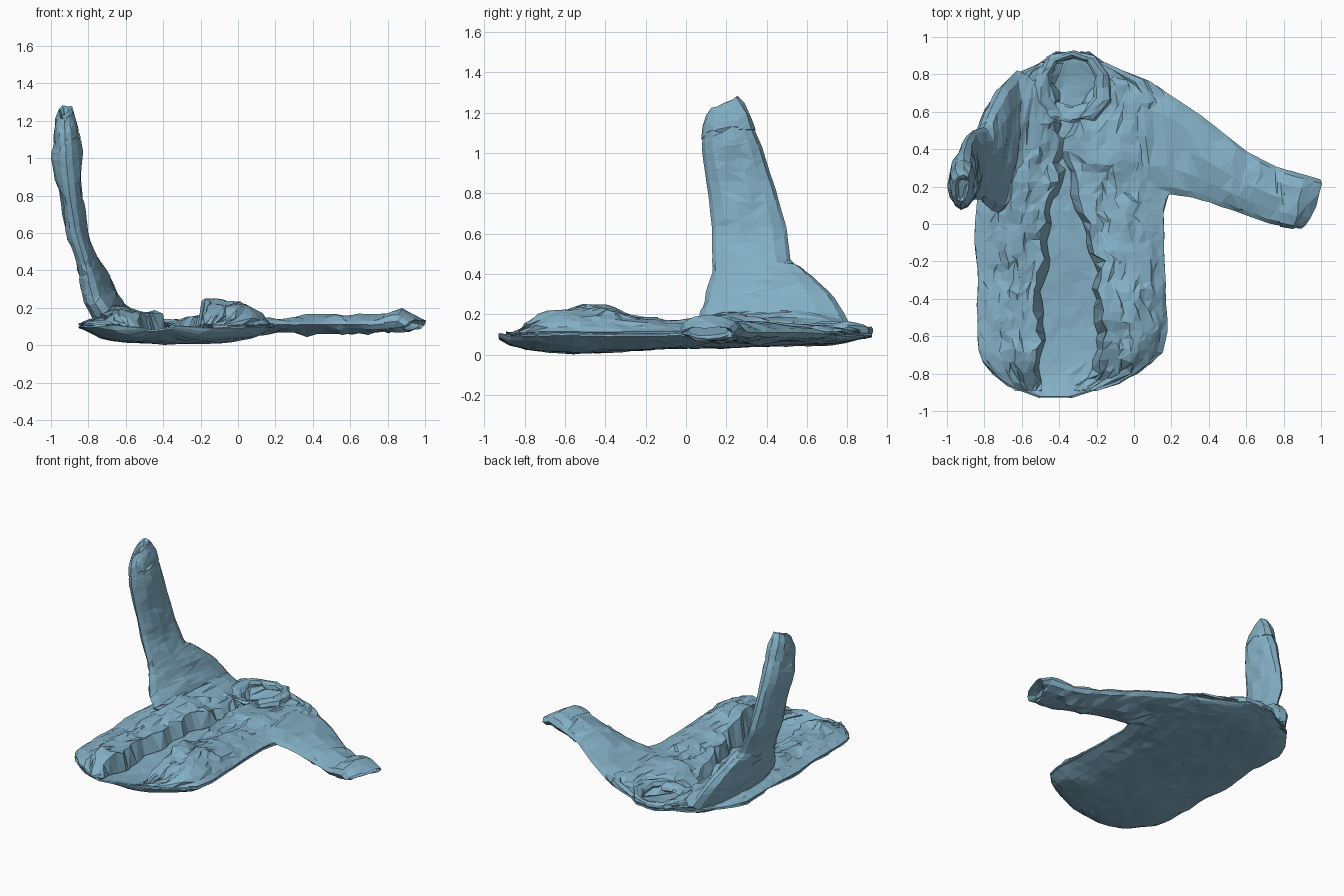
import bpy, bmesh, math, random
from mathutils import Vector, noise

if "Cube" in bpy.data.objects:
    bpy.data.objects.remove(bpy.data.objects["Cube"])

random.seed(4)

# Outline of the garment by row:
# y, left x, right x, opening left x, opening right x, back z, left front z, right front z
ROWS = [
    (-.925, -.50, -.34, -.45, -.38, .08, .09, .09),
    (-.90, -.61, -.23, -.53, -.28, .06, .07, .07),
    (-.86, -.69, -.12, -.53, -.21, .045, .08, .08),
    (-.79, -.77, .03, -.53, -.17, .03, .14, .15),
    (-.70, -.83, .15, -.52, -.17, .02, .19, .22),
    (-.55, -.84, .18, -.52, -.16, .01, .17, .25),
    (-.38, -.835, .17, -.52, -.17, .02, .16, .24),
    (-.32, -.835, .17, -.52, -.17, .022, .15, .21),
    (-.10, -.85, .16, -.50, -.20, .035, .16, .17),
    (.08, -.84, .16, -.46, -.28, .04, .19, .16),
    (.22, -.84, .20, -.43, -.33, .042, .19, .15),
    (.50, -.84, .20, -.41, -.33, .05, .16, .15),
    (.62, -.80, .20, -.43, -.25, .055, .15, .14),
    (.75, -.70, .10, -.46, -.19, .06, .14, .14),
    (.86, -.50, -.16, -.45, -.20, .08, .12, .12),
    (.92, -.42, -.24, -.36, -.30, .09, .10, .10),
]

blue = bpy.data.materials.new("blue_cloth")
blue.diffuse_color = (.23, .43, .56, 1)
blue.use_nodes = True
blue.node_tree.nodes["Principled BSDF"].inputs["Base Color"].default_value = blue.diffuse_color


def row_at(y):
    for a, b in zip(ROWS, ROWS[1:]):
        if y <= b[0]:
            t = (y - a[0]) / (b[0] - a[0])
            return [p + (q - p) * t for p, q in zip(a, b)]
    return list(ROWS[-1])


def crease(x, y, z=0, sx=9, sy=4):
    return (noise.noise(Vector((x * sx, y * sy, z * 4 + 3)))
            + .5 * noise.noise(Vector((x * 19, y * 11, z * 11))))


def make(name, grid, closed=False, cap=False, thick=0):
    """Triangulated sheet or tube from a grid of points."""
    bm = bmesh.new()
    vs = [[bm.verts.new(p) for p in r] for r in grid]
    n = len(vs[0])
    for i in range(len(vs) - 1):
        for j in range(n if closed else n - 1):
            k = (j + 1) % n
            q = (vs[i][j], vs[i][k], vs[i + 1][k], vs[i + 1][j])
            if random.random() < .5:
                q = q[1:] + q[:1]
            bm.faces.new((q[0], q[1], q[2]))
            bm.faces.new((q[0], q[2], q[3]))
    if cap:
        bm.faces.new(vs[0])
        bm.faces.new(vs[-1])
    bmesh.ops.recalc_face_normals(bm, faces=bm.faces)
    me = bpy.data.meshes.new(name)
    bm.to_mesh(me)
    bm.free()
    me.materials.append(blue)
    ob = bpy.data.objects.new(name, me)
    bpy.context.collection.objects.link(ob)
    if thick:
        m = ob.modifiers.new("cloth", 'SOLIDIFY')
        m.thickness = thick
        m.offset = 0
    return ob


def back_z(x, r):
    s = (2 * x - r[1] - r[2]) / (r[2] - r[1])
    return r[5] + (.10 - r[5]) * min(1, abs(s)) ** 4


def back_panel(nu=19, nv=31):
    grid = []
    for i in range(nv):
        y0 = -.925 + 1.845 * i / (nv - 1)
        line = []
        for j in range(nu):
            d = .012 if 0 < j < nu - 1 and 0 < i < nv - 1 else 0
            y = y0 + random.uniform(-d, d)
            r = row_at(y)
            x = r[1] + (r[2] - r[1]) * j / (nu - 1) + random.uniform(-d, d)
            z = max(.006, back_z(x, r) + .012 * crease(x, y))
            line.append((x + (0 if d else .015 * crease(x, y)), y, z))
        grid.append(line)
    make("back_panel", grid, thick=.01)


def front_panel(name, edge, opening, top, nu=14, nv=34):
    """Crumpled front half whose last column drops to the back panel."""
    grid = []
    for i in range(nv):
        y = -.89 + 1.75 * i / (nv - 1)
        r = row_at(y)
        line = []
        for j in range(nu):
            u = min(1, j / (nu - 2))
            x = r[edge] + (r[opening] - r[edge]) * u
            z = .10 + (r[top] - .10) * (1 - (1 - u) ** 3) - .025 * u ** 4
            if j == 0:
                x += .015 * crease(x, y)
            else:
                z += .04 * crease(x, y, .5) * min(1, 2.5 * u)
                x += random.uniform(-.014, .014) + .05 * u ** 3 * crease(.3, y, opening, 1, 7)
            if j == nu - 1:
                z = back_z(x, r) + .015
                x += .035 * (1 if opening == 3 else -1)
            z = max(z, back_z(x, r) + .012)
            line.append((x, y + random.uniform(-.017, .017) * (0 < i < nv - 1), z))
        grid.append(line)
    make(name, grid, thick=.01)


def tube(name, secs, steps=4, sides=12, rough=.012):
    """Flattened tube; each section is edge point A, edge point B, half thickness."""
    rings = []
    for a, b in zip(secs, secs[1:]):
        for k in range(steps):
            t = k / steps
            rings.append((Vector(a[0]).lerp(Vector(b[0]), t),
                          Vector(a[1]).lerp(Vector(b[1]), t), a[2] + (b[2] - a[2]) * t))
    rings.append((Vector(secs[-1][0]), Vector(secs[-1][1]), secs[-1][2]))
    mids = [(a + b) / 2 for a, b, _ in rings]
    grid, last = [], None
    for i, (a, b, h) in enumerate(rings):
        axis = mids[min(i + 1, len(mids) - 1)] - mids[max(i - 1, 0)]
        nrm = (b - a).cross(axis).normalized()
        if last and nrm.dot(last) < 0:
            nrm = -nrm
        last = nrm
        ring = []
        for j in range(sides):
            w = math.tau * j / sides
            p = mids[i] + (b - a) / 2 * math.cos(w) + nrm * h * math.sin(w)
            d = rough * crease(p.x, p.y, p.z, 8, 8)
            p += nrm * d * 2 * math.sin(w) + axis.normalized() * random.uniform(-rough, rough)
            ring.append(p)
        grid.append(ring)
    return make(name, grid, closed=True, cap=True)


back_panel()
front_panel("front_panel_left", 1, 3, 6)
front_panel("front_panel_right", 2, 4, 7)

# Raised sleeve, sweeping up from the shoulder
tube("raised_sleeve", [
    ((-.46, .26, .11), (-.44, .74, .10), .03),
    ((-.60, .15, .14), (-.54, .79, .12), .055),
    ((-.72, .06, .16), (-.63, .82, .14), .085),
    ((-.775, .08, .24), (-.70, .74, .28), .085),
    ((-.80, .12, .36), (-.765, .62, .40), .07),
    ((-.825, .13, .46), (-.80, .52, .46), .06),
    ((-.87, .13, .62), (-.86, .50, .62), .058),
    ((-.90, .11, .80), (-.89, .45, .80), .065),
    ((-.92, .08, 1.00), (-.91, .38, 1.02), .08),
    ((-.92, .08, 1.10), (-.91, .33, 1.14), .075)], sides=14)
# Raised cuff, with its mouth turned in
tube("raised_cuff", [
    ((-.925, .075, 1.07), (-.91, .345, 1.12), .075),
    ((-.925, .08, 1.14), (-.91, .32, 1.19), .072),
    ((-.93, .12, 1.22), (-.91, .26, 1.29), .045),
    ((-.93, .14, 1.19), (-.91, .24, 1.25), .02)], steps=2, rough=.014)

# Flat sleeve
tube("flat_sleeve", [
    ((-.06, .80, .10), (.00, .15, .10), .04),
    ((.12, .74, .10), (.20, .16, .11), .045),
    ((.35, .585, .11), (.36, .13, .11), .045),
    ((.60, .39, .11), (.55, .065, .11), .045),
    ((.75, .31, .11), (.73, .00, .11), .045),
    ((.88, .27, .13), (.82, -.015, .12), .055)], rough=.016)
# Flat cuff, with its mouth turned in
tube("flat_cuff", [
    ((.84, .285, .12), (.78, -.015, .12), .05),
    ((.92, .26, .135), (.84, -.025, .13), .065),
    ((.995, .24, .11), (.89, -.02, .11), .05),
    ((.93, .21, .12), (.85, .01, .12), .025)], steps=2, rough=.012)

# Collar folded round the neck hole, with its two points in front
tube("collar", [
    ((-.48, .56, .12), (-.38, .58, .12), .02),
    ((-.55, .66, .12), (-.44, .67, .13), .03),
    ((-.53, .79, .115), (-.45, .79, .13), .03),
    ((-.46, .90, .11), (-.41, .865, .12), .025),
    ((-.33, .925, .105), (-.33, .89, .12), .025),
    ((-.21, .90, .11), (-.25, .865, .12), .025),
    ((-.13, .79, .115), (-.21, .79, .13), .03),
    ((-.12, .66, .12), (-.22, .67, .13), .03),
    ((-.20, .56, .12), (-.30, .58, .12), .02)], steps=2, sides=8, rough=.014)
# Strip of cloth closing the front of the neck
tube("neck_front", [
    ((-.43, .66, .10), (-.43, .56, .12), .02),
    ((-.33, .63, .10), (-.33, .54, .12), .02),
    ((-.22, .66, .10), (-.22, .56, .12), .02)], steps=3, sides=8, rough=.014)
